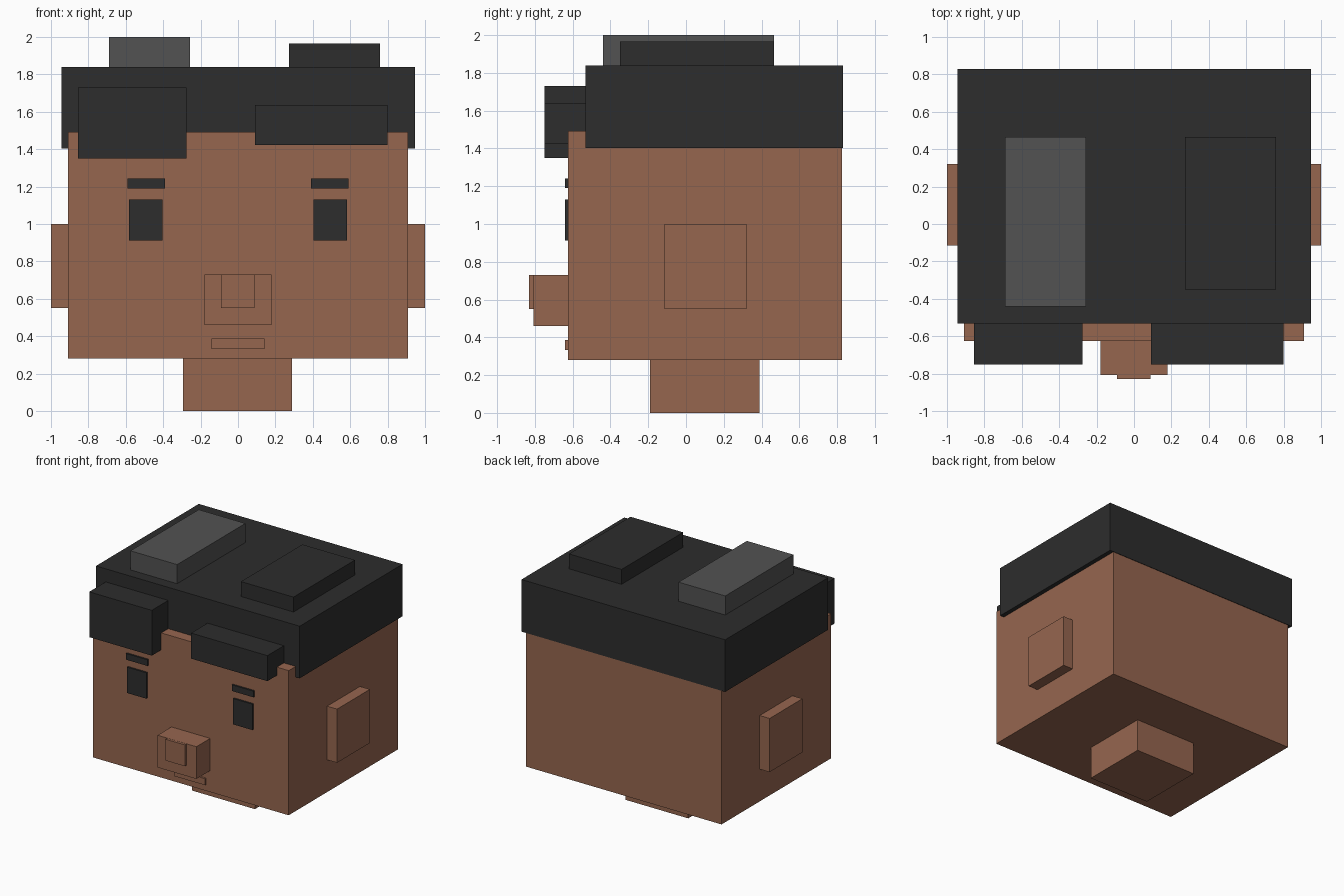
import bpy
from mathutils import Vector

cube = bpy.data.objects.get("Cube")
if cube:
    bpy.data.objects.remove(cube, do_unlink=True)


def material(name, rgb):
    mat = bpy.data.materials.new(name)
    mat.use_nodes = True
    color = (*rgb, 1)
    mat.diffuse_color = color
    mat.node_tree.nodes["Principled BSDF"].inputs["Base Color"].default_value = color
    return mat


skin = material("brown skin", (0.305, 0.133, 0.078))
dark = material("charcoal", (0.026, 0.026, 0.026))
grey = material("grey", (0.085, 0.085, 0.085))


def box(name, mat, x, y, z):
    """Box spanning the given (low, high) range on each axis."""
    low, high = (Vector(c) for c in zip(x, y, z))
    bpy.ops.mesh.primitive_cube_add(size=1, location=(low + high) / 2)
    obj = bpy.context.object
    obj.name = name
    obj.scale = high - low
    bpy.ops.object.transform_apply(location=False, rotation=False, scale=True)
    obj.data.materials.append(mat)
    return obj


def pair(name, mat, x, y, z):
    """The same box on the left (+x) and mirrored on the right."""
    box("left_" + name, mat, x, y, z)
    box("right_" + name, mat, (-x[1], -x[0]), y, z)


FACE = -0.625  # plane of the face

# Head, neck and ears
box("head", skin, (-0.908, 0.908), (FACE, 0.826), (0.28, 1.493))
box("neck", skin, (-0.293, 0.29), (-0.19, 0.39), (0, 0.29))
pair("ear", skin, (0.9, 1.0), (-0.115, 0.32), (0.55, 1.0))

# Face
pair("eye", dark, (0.403, 0.583), (-0.64, FACE + 0.01), (0.913, 1.13))
pair("eyebrow", dark, (0.391, 0.592), (-0.64, FACE + 0.01), (1.19, 1.242))
box("nose", skin, (-0.18, 0.18), (-0.808, FACE + 0.01), (0.46, 0.73))
box("nose_tip", skin, (-0.09, 0.088), (-0.83, -0.8), (0.55, 0.729))
box("mouth", skin, (-0.143, 0.143), (-0.64, FACE + 0.01), (0.333, 0.387))

# Hair cap, fringe and raised tufts
box("hair_cap", dark, (-0.945, 0.945), (-0.532, 0.83), (1.403, 1.84))
box("right_fringe", dark, (-0.855, -0.275), (-0.75, -0.5), (1.35, 1.73))
box("left_fringe", dark, (0.09, 0.798), (-0.75, -0.5), (1.423, 1.637))
box("right_tuft", grey, (-0.69, -0.257), (-0.44, 0.465), (1.8, 2.0))
box("left_tuft", dark, (0.272, 0.76), (-0.35, 0.465), (1.8, 1.965))
